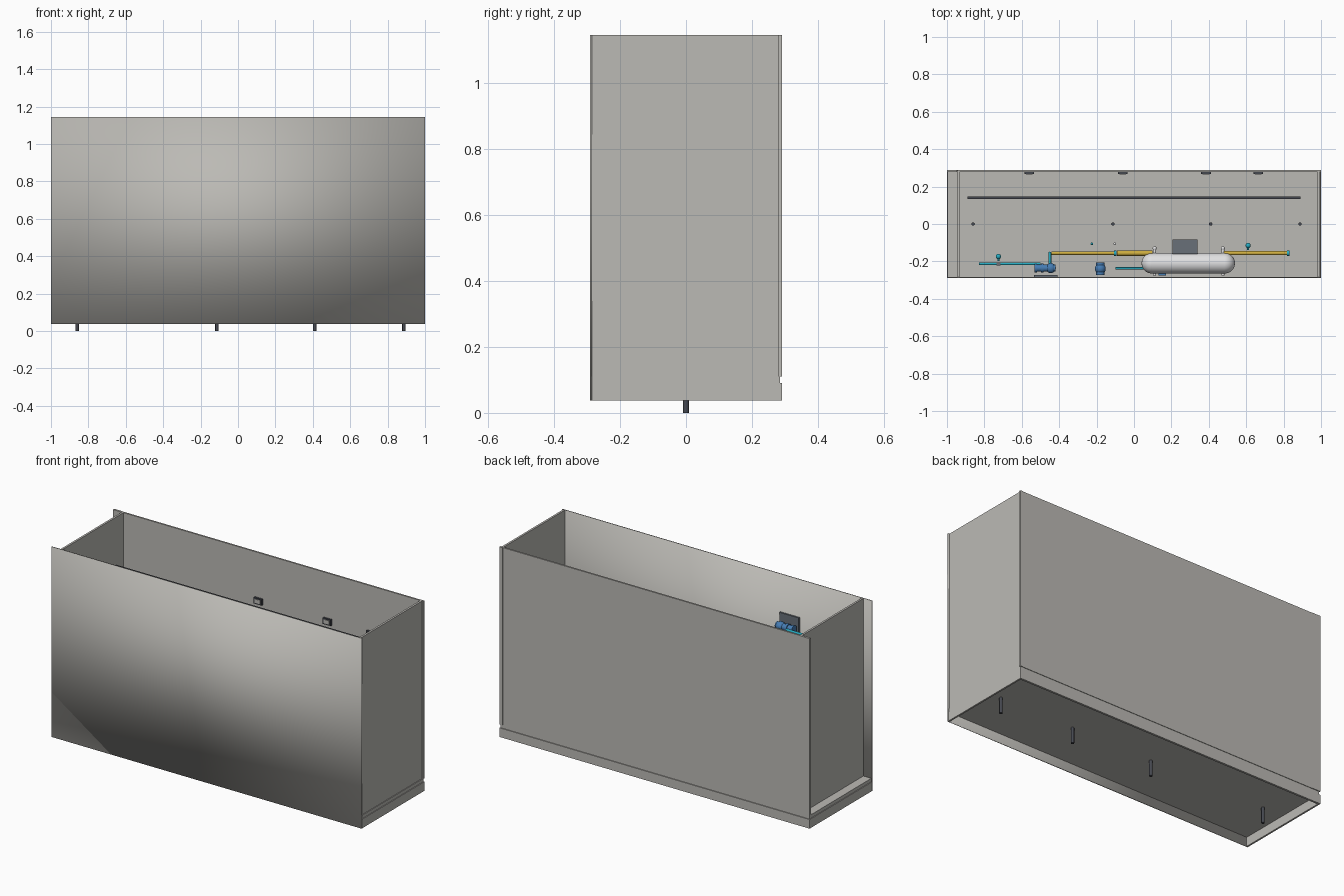
import bpy
from mathutils import Vector

cube = bpy.data.objects.get("Cube")
if cube:
    bpy.data.objects.remove(cube, do_unlink=True)


def material(name, rgb):
    m = bpy.data.materials.new(name)
    m.diffuse_color = (*rgb, 1)
    m.use_nodes = True
    for node in m.node_tree.nodes:
        if node.type == 'BSDF_PRINCIPLED':
            node.inputs["Base Color"].default_value = (*rgb, 1)
    return m


PANEL = material("warm grey panel", (0.50, 0.49, 0.46))
SLATE = material("dark slate", (0.06, 0.065, 0.08))
STEEL = material("blue grey steel", (0.14, 0.16, 0.19))
WHITE = material("off white", (0.75, 0.75, 0.76))
YELLOW = material("yellow pipe", (0.62, 0.42, 0.05))
CYAN = material("cyan pipe", (0.02, 0.42, 0.55))
BLUE = material("valve blue", (0.06, 0.20, 0.45))


def finish(name, mat, smooth=True):
    ob = bpy.context.object
    ob.name = name
    ob.data.materials.append(mat)
    if smooth:
        bpy.ops.object.shade_smooth_by_angle()
    return ob


def box(name, x, y, z, mat):
    """Box from (low, high) pairs on each axis."""
    bpy.ops.mesh.primitive_cube_add(size=1, location=[sum(p) / 2 for p in (x, y, z)])
    ob = bpy.context.object
    ob.scale = [p[1] - p[0] for p in (x, y, z)]
    bpy.ops.object.transform_apply(location=False, rotation=False, scale=True)
    return finish(name, mat, False)


def rod(name, start, end, radius, mat, sides=16):
    a, b = Vector(start), Vector(end)
    bpy.ops.mesh.primitive_cylinder_add(vertices=sides, radius=radius,
                                        depth=(b - a).length, location=(a + b) / 2)
    bpy.context.object.rotation_euler = (b - a).to_track_quat('Z', 'Y').to_euler()
    return finish(name, mat)


def ball(name, centre, radius, mat, stretch=(1, 1, 1)):
    bpy.ops.mesh.primitive_uv_sphere_add(segments=20, ring_count=12,
                                         radius=radius, location=centre)
    bpy.context.object.scale = stretch
    return finish(name, mat)


# Open-topped enclosure
BASE, UNDER, FLOOR, TOP = 0.037, 0.09, 0.11, 1.145
WALL_R, WALL_L, FRONT, BACK = 0.98, -0.945, -0.284, 0.278
front = box("front_panel", (-1, 1), (-0.29, FRONT), (BASE, TOP), PANEL)
front.data.shade_smooth()
box("back_panel", (WALL_L, WALL_R), (BACK, 0.288), (FLOOR, TOP), PANEL)
box("left_wall", (WALL_R, 0.992), (FRONT, BACK), (FLOOR, TOP), PANEL)
box("right_wall", (WALL_L, -0.933), (FRONT, BACK), (FLOOR, TOP), PANEL)
box("floor", (-0.996, 0.996), (FRONT, 0.285), (UNDER, FLOOR), PANEL)
box("left_back_post", (WALL_R, 1), (BACK, 0.29), (FLOOR, TOP), PANEL)
box("right_back_flange", (-1, WALL_L), (BACK, 0.29), (FLOOR, TOP), PANEL)

# Skirt under the floor
box("back_skirt", (-1, 1), (BACK, 0.29), (BASE, UNDER), PANEL)
for name, edge in (("left_skirt", 0.99), ("right_skirt", -1)):
    box(name, (edge, edge + 0.01), (FRONT, BACK), (BASE, UNDER), PANEL)

# Anchor bolts through the floor
for i, x in enumerate((-0.86, -0.113, 0.41, 0.887)):
    rod(f"anchor_bolt_{i}", (x, 0, 0), (x, 0, FLOOR + 0.01), 0.009, SLATE)

# Rear rail and the clips on the back panel
box("rear_rail", (-0.89, 0.89), (0.134, 0.148), (0.87, 0.903), SLATE)
for i, (x, z) in enumerate(((-0.56, 0.6), (-0.06, 0.865), (0.385, 0.865), (0.665, 0.865))):
    box(f"clip_{i}", (x - 0.026, x + 0.026), (0.267, 0.278), (z - 0.018, z + 0.018), SLATE)
    box(f"clip_face_{i}", (x - 0.018, x + 0.018), (0.264, 0.267), (z - 0.011, z + 0.011), PANEL)

# White pressure vessel with straps and control box
TZ, TY, R = 0.62, -0.21, 0.055
rod("vessel_body", (0.095, TY, TZ), (0.485, TY, TZ), R, WHITE, 32)
for i, x in enumerate((0.095, 0.485)):
    ball(f"vessel_end_{i}", (x, TY, TZ), R, WHITE)
for i, x in enumerate((0.11, 0.475)):
    rod(f"strap_{i}", (x, -0.275, TZ), (x, -0.125, TZ), 0.008, WHITE)
    ball(f"strap_nut_{i}", (x, -0.13, TZ), 0.011, WHITE)
box("control_box", (0.206, 0.34), (-0.16, -0.083), (TZ - 0.06, TZ + 0.04), STEEL)
box("vessel_valve", (0.13, 0.17), (-0.275, -0.255), (TZ - 0.03, TZ + 0.01), BLUE)

# Yellow pipes
PY = -0.156
rod("yellow_pipe_thin", (-0.44, PY, TZ), (-0.1, PY, TZ), 0.009, YELLOW)
rod("yellow_pipe_thick", (-0.09, PY, TZ), (0.1, PY, TZ), 0.014, YELLOW)
rod("yellow_pipe_left", (0.48, PY, TZ), (0.822, PY, TZ), 0.011, YELLOW)
for i, x in enumerate((-0.1, 0.825)):
    rod(f"pipe_coupling_{i}", (x - 0.007, PY, TZ), (x + 0.007, PY, TZ), 0.015, CYAN)

# Cyan pipes
VZ = 0.87
rod("cyan_feed_pipe", (-0.83, -0.213, VZ), (-0.5, -0.213, VZ), 0.007, CYAN)
rod("cyan_cross_pipe", (-0.45, PY, VZ - 0.01), (-0.45, -0.235, VZ - 0.01), 0.008, CYAN)
rod("cyan_drop_pipe", (-0.45, PY, TZ), (-0.45, PY, VZ - 0.01), 0.008, CYAN)
rod("cyan_vessel_pipe", (-0.1, -0.237, TZ), (0.06, -0.237, TZ), 0.006, CYAN)
box("feed_bracket", (-0.735, -0.715), (-0.222, -0.205), (VZ - 0.02, VZ + 0.008), STEEL)
for i, (x, y) in enumerate(((-0.725, -0.174), (0.61, -0.115))):
    ball(f"cyan_knob_{i}", (x, y, TZ), 0.014, CYAN)
    rod(f"knob_stem_{i}", (x, y, TZ), (x, y - 0.025, TZ), 0.005, CYAN)
ball("small_cyan_knob", (-0.225, -0.106, TZ), 0.007, CYAN)
ball("small_white_knob", (-0.103, -0.106, TZ), 0.007, WHITE)

# Blue pump, its mounting plate and the barrel valve
rod("pump_body", (-0.53, -0.236, VZ), (-0.42, -0.236, VZ), 0.019, BLUE, 24)
for i, x in enumerate((-0.525, -0.49)):
    rod(f"pump_flange_{i}", (x - 0.007, -0.236, VZ), (x + 0.007, -0.236, VZ), 0.024, BLUE, 24)
ball("pump_head", (-0.445, -0.236, VZ), 0.03, BLUE, (0.9, 0.9, 0.8))
box("pump_plate", (-0.535, -0.41), (FRONT, -0.274), (VZ - 0.03, VZ + 0.055), STEEL)
rod("valve_barrel", (-0.18, -0.272, TZ), (-0.18, -0.206, TZ), 0.022, BLUE, 24)
ball("valve_bulge", (-0.18, -0.239, TZ), 0.029, BLUE)
